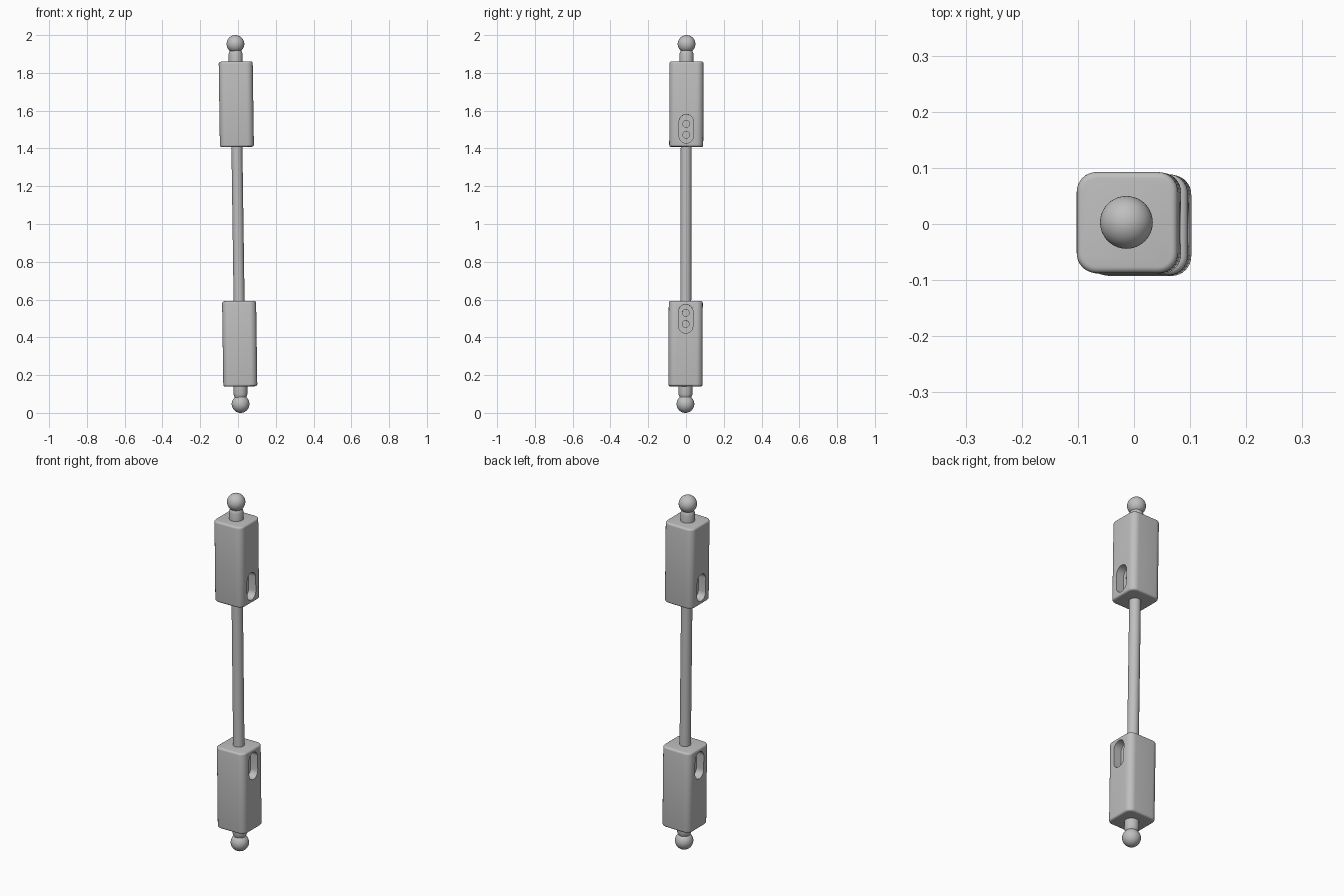
import bpy, bmesh, math
from mathutils import Matrix, Vector

cube = bpy.data.objects.get("Cube")
if cube:
    bpy.data.objects.remove(cube, do_unlink=True)

# Single grey colour
grey = bpy.data.materials.new("light_grey")
grey.use_nodes = True
colour = (0.52, 0.52, 0.52, 1)
grey.diffuse_color = colour
grey.node_tree.nodes["Principled BSDF"].inputs["Base Color"].default_value = colour

# The whole joint leans very slightly
LEAN = (Matrix.Translation((0, 0, 1)) @ Matrix.Rotation(-0.0142, 4, "Y")
        @ Matrix.Rotation(-0.003, 4, "X"))
HALF = 0.09          # half width of a block
FLOOR = 0.045        # slot floor, measured from the axis
BALL = 0.047


def finish(bm, name):
    bmesh.ops.recalc_face_normals(bm, faces=bm.faces)
    mesh = bpy.data.meshes.new(name)
    bm.to_mesh(mesh)
    bm.free()
    mesh.materials.append(grey)
    obj = bpy.data.objects.new(name, mesh)
    bpy.context.collection.objects.link(obj)
    return obj


def activate(obj):
    bpy.ops.object.select_all(action="DESELECT")
    obj.select_set(True)
    bpy.context.view_layer.objects.active = obj


def smooth(obj):
    activate(obj)
    bpy.ops.object.shade_smooth_by_angle(angle=math.radians(35))


def lathe(name, profile, steps=40):
    bm = bmesh.new()
    verts = [bm.verts.new((r, 0, z)) for r, z in profile]
    edges = [bm.edges.new(pair) for pair in zip(verts, verts[1:])]
    bmesh.ops.spin(bm, geom=verts + edges, axis=(0, 0, 1), cent=(0, 0, 0),
                   angle=math.tau, steps=steps)
    bmesh.ops.remove_doubles(bm, verts=bm.verts, dist=0.0001)
    return finish(bm, name)


def pill(name, side, z, half_height, radius, inner, outer):
    """Prism along x with a rounded-slot outline."""
    bm = bmesh.new()
    straight = half_height - radius
    points = []
    for end in (0, 1):
        for i in range(17):
            a = math.pi * (end + i / 16)
            points.append((radius * math.cos(a),
                           z + radius * math.sin(a) + (straight if end == 0 else -straight)))
    face = bm.faces.new([bm.verts.new((side * inner, y, h)) for y, h in points])
    bmesh.ops.remove_doubles(bm, verts=bm.verts, dist=0.0001)
    out = bmesh.ops.extrude_face_region(bm, geom=list(bm.faces))
    moved = [v for v in out["geom"] if isinstance(v, bmesh.types.BMVert)]
    bmesh.ops.translate(bm, verts=moved, vec=(side * (outer - inner), 0, 0))
    return finish(bm, name)


def cut(obj, cutter):
    mod = obj.modifiers.new("cut", "BOOLEAN")
    mod.operation = "DIFFERENCE"
    mod.solver = "EXACT"
    mod.object = cutter
    activate(obj)
    bpy.ops.object.modifier_apply(modifier=mod.name)
    bpy.data.objects.remove(cutter, do_unlink=True)


def rounded_block(name, low, high):
    bm = bmesh.new()
    bmesh.ops.create_cube(bm, size=1)
    bmesh.ops.scale(bm, vec=(2 * HALF, 2 * HALF, high - low), verts=bm.verts)
    bmesh.ops.translate(bm, vec=(0, 0, (low + high) / 2), verts=bm.verts)
    upright = [e for e in bm.edges
               if abs(e.verts[0].co.z - e.verts[1].co.z) > 0.1]
    bmesh.ops.bevel(bm, geom=upright, offset=0.035, segments=8,
                    profile=0.5, affect="EDGES")
    rims = [e for e in bm.edges
            if abs(e.verts[0].co.z - e.verts[1].co.z) < 0.001]
    bmesh.ops.bevel(bm, geom=rims, offset=0.011, segments=4,
                    profile=0.5, affect="EDGES")
    return finish(bm, name)


# Each end: block with slots on both sides, neck and ball
for label, turn in (("upper", 0), ("lower", math.pi)):
    block = rounded_block(label + "_block", 0.408, 0.86)
    for side in (-1, 1):
        cut(block, pill("slot_cutter", side, 0.503, 0.076, 0.038, FLOOR, 0.12))
        for z in (0.471, 0.53):
            cut(block, pill("hole_cutter", side, z, 0.0181, 0.018, 0.034, FLOOR + 0.01))

    neck = lathe(label + "_neck", [(0, 0.85), (0.037, 0.85), (0.037, 0.9),
                                   (0.034, 0.91), (0.03, 0.918), (0.03, 0.94), (0, 0.94)])

    bm = bmesh.new()
    bmesh.ops.create_uvsphere(bm, u_segments=40, v_segments=24, radius=BALL)
    bmesh.ops.translate(bm, vec=(0, 0, 1 - BALL), verts=bm.verts)
    ball = finish(bm, label + "_ball")

    for part in (block, neck, ball):
        smooth(part)
        part.matrix_world = LEAN @ Matrix.Rotation(turn, 4, "X")

# Connecting rod
rod = lathe("connecting_rod", [(0, -0.42), (0.029, -0.42), (0.029, 0.42), (0, 0.42)])
smooth(rod)
rod.matrix_world = LEAN
